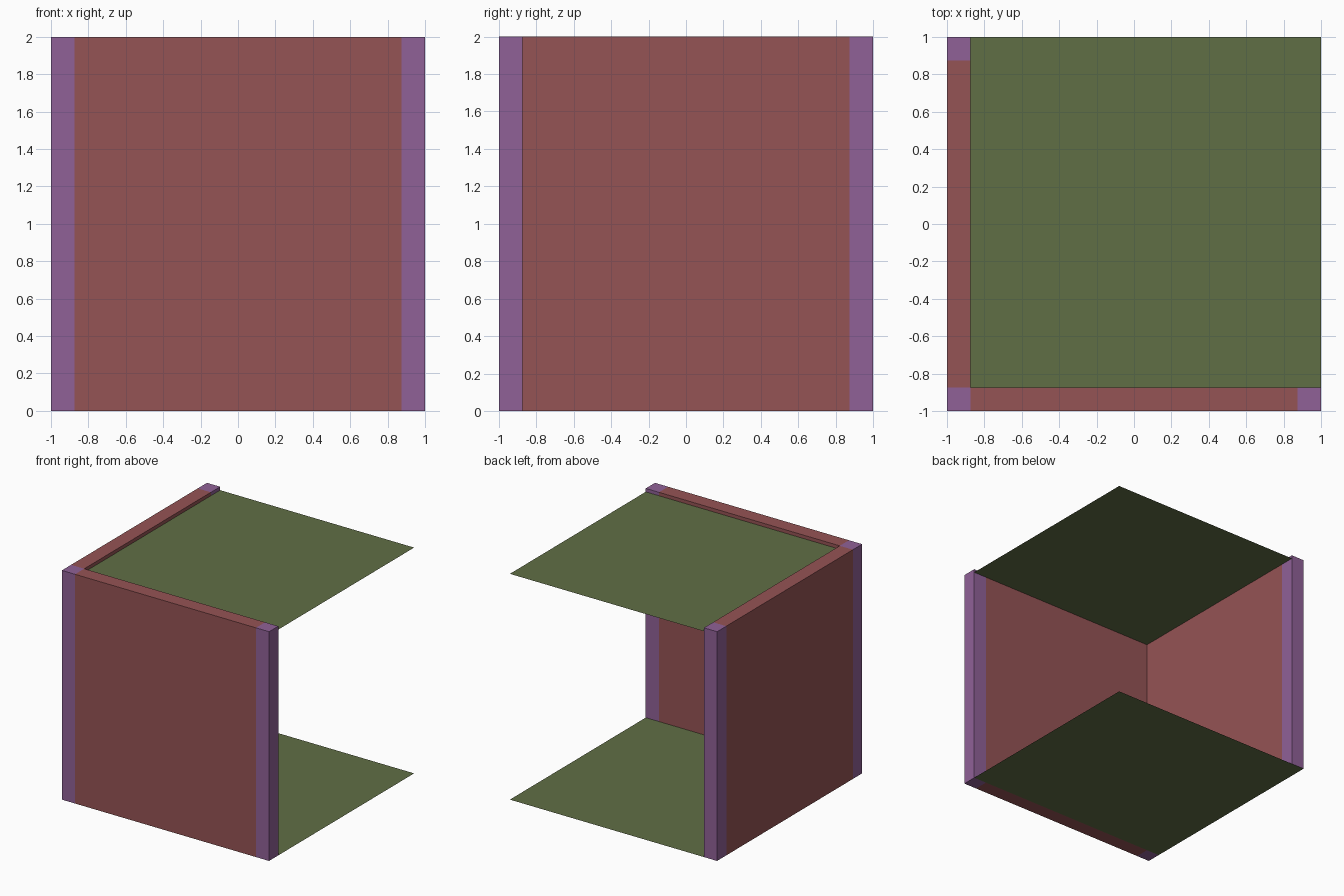
import bpy, bmesh
from mathutils import Vector

if "Cube" in bpy.data.objects:
    bpy.data.objects.remove(bpy.data.objects["Cube"])

H = 2.0          # wall height
I = 0.873        # inner edge of walls and posts
CEILING_Z = 1.97


def material(name, rgb):
    m = bpy.data.materials.new(name)
    m.diffuse_color = (*rgb, 1)
    m.use_nodes = True
    m.node_tree.nodes["Principled BSDF"].inputs["Base Color"].default_value = m.diffuse_color
    return m


RED = material("red_panel", (0.30, 0.087, 0.09))
PURPLE = material("purple_trim", (0.28, 0.12, 0.31))
GREEN = material("green_plane", (0.117, 0.156, 0.06))

AXES = {"+x": (1, 0, 0), "-x": (-1, 0, 0), "+y": (0, 1, 0),
        "-y": (0, -1, 0), "-z": (0, 0, -1)}


def finish(name, bm, mat):
    mesh = bpy.data.meshes.new(name)
    bm.to_mesh(mesh)
    bm.free()
    mesh.materials.append(mat)
    bpy.context.collection.objects.link(bpy.data.objects.new(name, mesh))


def block(name, x0, x1, y0, y1, mat, hidden):
    """Full-height block, left open where it joins its neighbours."""
    bm = bmesh.new()
    bmesh.ops.create_cube(bm, size=1)
    bm.normal_update()
    dirs = [Vector(AXES[h]) for h in hidden]
    drop = [f for f in bm.faces if any(f.normal.dot(d) > 0.9 for d in dirs)]
    bmesh.ops.delete(bm, geom=drop, context='FACES')
    bmesh.ops.scale(bm, vec=(x1 - x0, y1 - y0, H), verts=bm.verts)
    bmesh.ops.translate(bm, vec=((x0 + x1) / 2, (y0 + y1) / 2, H / 2), verts=bm.verts)
    finish(name, bm, mat)


def plane(name, x0, x1, y0, y1, z):
    bm = bmesh.new()
    bm.faces.new([bm.verts.new(p) for p in
                  ((x0, y0, z), (x1, y0, z), (x1, y1, z), (x0, y1, z))])
    finish(name, bm, GREEN)


# Front wall: panel, end post and shared corner post
block("front_wall_panel", -I, I, -1, -I, RED, ["+x", "-x"])
block("front_end_post", I, 1, -1, -I, PURPLE, ["-x"])
block("corner_post", -1, -I, -1, -I, PURPLE, ["+x", "+y"])

# Left wall: its underside is the floor sheet
block("left_wall_panel", -1, -I, -I, I, RED, ["+y", "-y", "-z"])
block("left_end_post", -1, -I, I, 1, PURPLE, ["-y", "-z"])

# Floor runs under the left wall, ceiling sits just below the wall tops
plane("floor", -1, 1, -I, 1, 0)
plane("ceiling", -I, 1, -I, 1, CEILING_Z)
